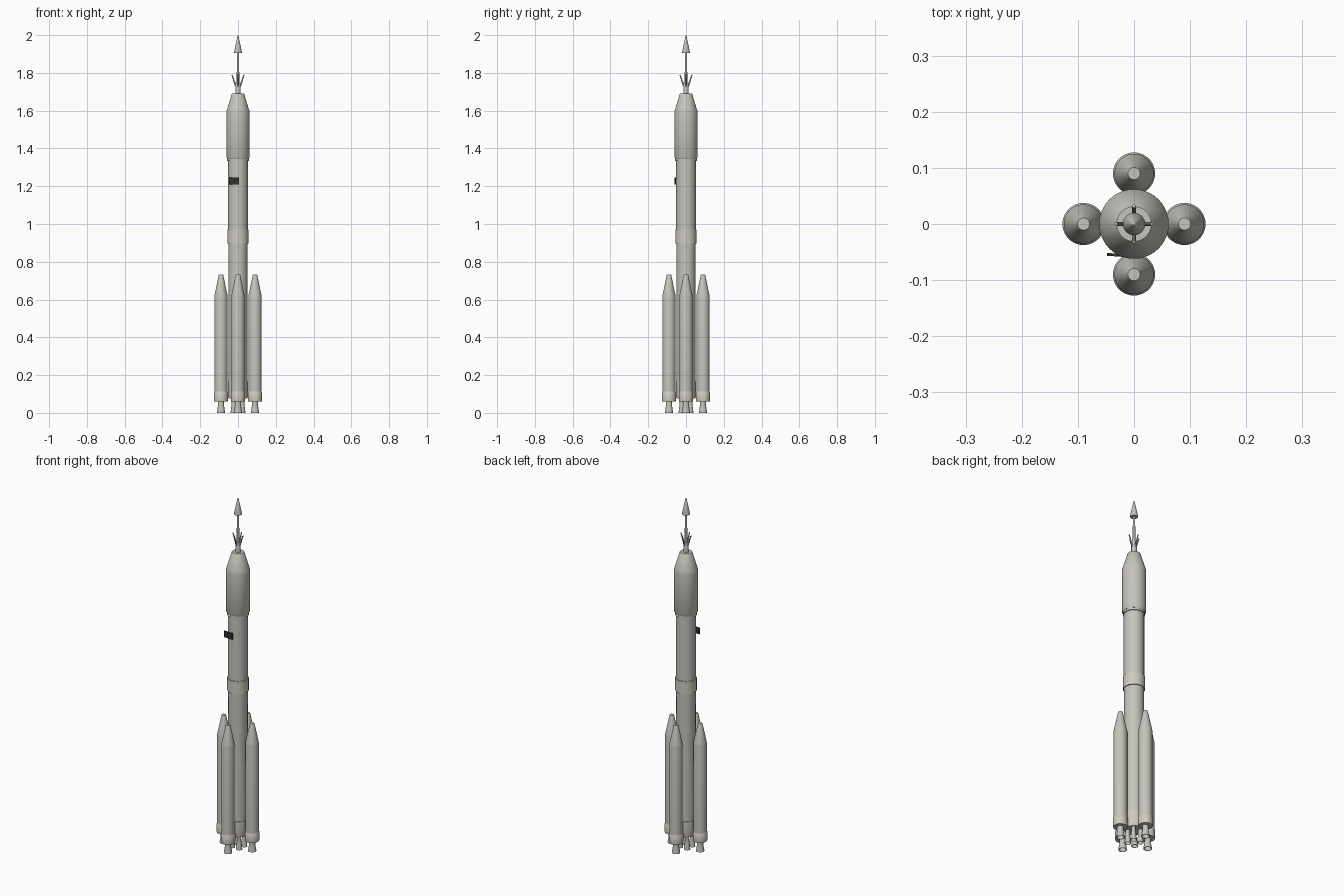
import bpy, bmesh, math
from mathutils import Matrix, Vector

if "Cube" in bpy.data.objects:
    bpy.data.objects.remove(bpy.data.objects["Cube"])


def material(name, rgb):
    m = bpy.data.materials.new(name)
    m.diffuse_color = (*rgb, 1)
    m.use_nodes = True
    m.node_tree.nodes["Principled BSDF"].inputs["Base Color"].default_value = m.diffuse_color
    return m


GREY = material("light grey", (0.56, 0.55, 0.50))
CREAM = material("pale cream", (0.62, 0.60, 0.53))
DARK = material("dark charcoal", (0.03, 0.03, 0.035))


def finish(name, bm, mat):
    bmesh.ops.recalc_face_normals(bm, faces=bm.faces)
    me = bpy.data.meshes.new(name)
    bm.to_mesh(me)
    bm.free()
    me.materials.append(mat)
    ob = bpy.data.objects.new(name, me)
    bpy.context.collection.objects.link(ob)
    bpy.ops.object.select_all(action='DESELECT')
    ob.select_set(True)
    bpy.context.view_layer.objects.active = ob
    bpy.ops.object.shade_smooth_by_angle(angle=math.radians(30))
    return ob


def lathe(name, profile, mat=GREY, x=0, y=0, sides=40):
    """Spin a closed (radius, height) profile into a capped solid."""
    bm = bmesh.new()
    rings = []
    for r, z in profile:
        if r == 0:
            rings.append([bm.verts.new((x, y, z))])
        else:
            rings.append([bm.verts.new((x + r * math.cos(2 * math.pi * i / sides),
                                        y + r * math.sin(2 * math.pi * i / sides), z))
                          for i in range(sides)])
    for a, b in zip(rings, rings[1:]):
        for i in range(sides):
            j = (i + 1) % sides
            quad = [a[i % len(a)], a[j % len(a)], b[j % len(b)], b[i % len(b)]]
            bm.faces.new(list(dict.fromkeys(quad)))
    return finish(name, bm, mat)


def nozzle(name, x, y, r_top, r_exit, z_top):
    # open bell with a recessed inside
    lathe(name, [(0, z_top), (r_top, z_top), (r_top, z_top * 0.62), (r_exit, 0),
                 (r_exit * 0.88, 0), (r_top * 0.7, z_top * 0.6), (0, z_top * 0.6)],
          GREY, x, y, 24)


# central core
lathe("core_stage", [(0, 0.16), (0.05, 0.16), (0.051, 0.90), (0, 0.90)])
lathe("core_skirt", [(0, 0.075), (0.049, 0.075), (0.053, 0.09), (0.053, 0.165), (0, 0.165)], CREAM)
lathe("interstage", [(0, 0.898), (0.056, 0.898), (0.056, 0.97), (0, 0.97)], CREAM)
lathe("upper_stage", [(0, 0.97), (0.052, 0.97), (0.052, 1.34), (0, 1.34)])
lathe("fairing_ring", [(0, 1.333), (0.057, 1.333), (0.057, 1.346), (0, 1.346)])
lathe("payload_fairing", [(0, 1.345), (0.058, 1.345), (0.062, 1.353), (0.062, 1.59),
                          (0.0615, 1.594), (0.033, 1.688), (0.031, 1.69), (0, 1.69)])
for i in range(4):
    a = math.pi / 4 + i * math.pi / 2
    nozzle("core_nozzle", 0.032 * math.cos(a), 0.032 * math.sin(a), 0.011, 0.017, 0.08)

# four strap-on boosters
for i in range(4):
    a = i * math.pi / 2
    x, y = 0.09 * math.cos(a), 0.09 * math.sin(a)
    lathe("booster", [(0, 0.11), (0.035, 0.11), (0.035, 0.618), (0.034, 0.624),
                      (0.0125, 0.728), (0.011, 0.732), (0, 0.732)], GREY, x, y)
    lathe("booster_skirt", [(0, 0.06), (0.0365, 0.06), (0.0375, 0.065), (0.0375, 0.108),
                            (0.035, 0.113), (0, 0.113)], CREAM, x, y)
    nozzle("booster_nozzle", x, y, 0.016, 0.022, 0.062)

# escape tower
lathe("tower_base", [(0, 1.688), (0.014, 1.688), (0.014, 1.735), (0.011, 1.745), (0, 1.745)], sides=24)
lathe("tower_rod", [(0, 1.74), (0.007, 1.74), (0.006, 1.91), (0, 1.91)], sides=20)
lathe("tower_nose", [(0, 1.905), (0.020, 1.905), (0.020, 1.913), (0.003, 1.995), (0, 2.0)], sides=24)
for i in range(4):
    a = i * math.pi / 2
    out = Vector((math.cos(a), math.sin(a), 0))
    p, q = out * 0.011 + Vector((0, 0, 1.728)), out * 0.032 + Vector((0, 0, 1.79))
    bm = bmesh.new()
    rot = (q - p).to_track_quat('Z', 'Y').to_matrix().to_4x4()
    bmesh.ops.create_cone(bm, cap_ends=True, segments=10, radius1=0.0045, radius2=0.003,
                          depth=(q - p).length, matrix=Matrix.Translation((p + q) / 2) @ rot)
    finish("tower_prong", bm, GREY)

# thin dark plate on the front left
bm = bmesh.new()
bmesh.ops.create_cube(bm, size=1, matrix=Matrix.Translation((-0.021, -0.056, 1.227))
                      @ Matrix.Rotation(math.radians(-4), 4, 'Z')
                      @ Matrix.Diagonal((0.054, 0.005, 0.036, 1)))
finish("side_plate", bm, DARK)
